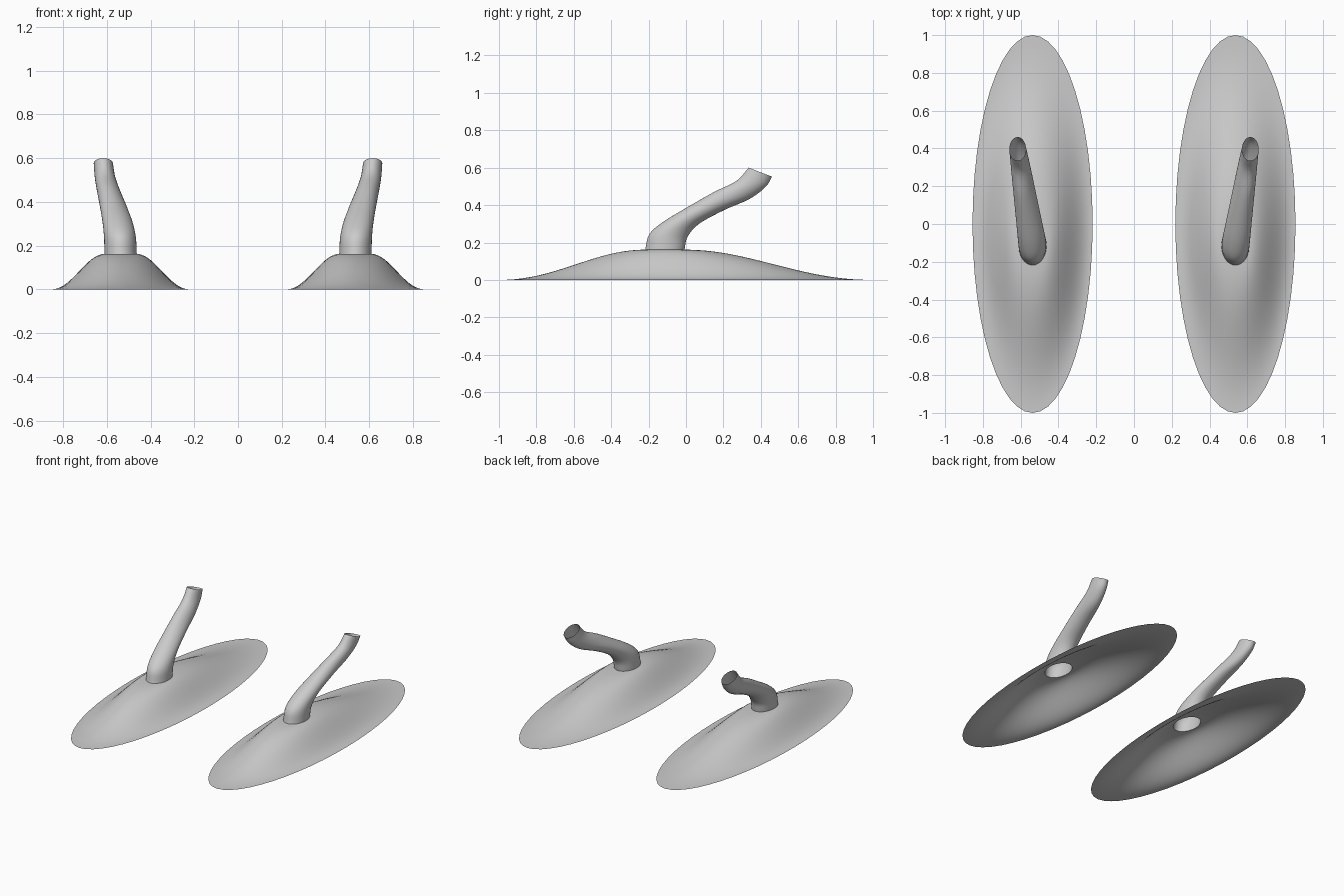
import bpy, bmesh, math
from mathutils import Vector

if "Cube" in bpy.data.objects:
    bpy.data.objects.remove(bpy.data.objects["Cube"])

SEG = 48
CX = 0.537


def mix(a, b, t):
    return a + (b - a) * t


def ring(front, back, x, rx):
    """Elliptical ring spanned by its front and back points in the YZ plane."""
    f, b = Vector((x, *front)), Vector((x, *back))
    c, r = (f + b) / 2, (b - f) / 2
    return [c + r * math.sin(a) + Vector((rx * math.cos(a), 0, 0))
            for a in (2 * math.pi * i / SEG for i in range(SEG))]


def spline(points, steps):
    """Catmull-Rom through tuples of numbers."""
    pts = [Vector(p) for p in points]
    pts = [2 * pts[0] - pts[1]] + pts + [2 * pts[-1] - pts[-2]]
    out = []
    for k in range(1, len(pts) - 2):
        p0, p1, p2, p3 = pts[k - 1:k + 3]
        for s in range(steps):
            t = s / steps
            out.append(0.5 * (2 * p1 + (p2 - p0) * t + (2 * p0 - 5 * p1 + 4 * p2 - p3) * t * t
                              + (3 * p1 - p0 - 3 * p2 + p3) * t ** 3))
    return out + [pts[-2]]


def loft(name, rings, side):
    bm = bmesh.new()
    loops = [[bm.verts.new((p.x * side, p.y, p.z)) for p in r] for r in rings]
    for a, b in zip(loops, loops[1:]):
        for i in range(SEG):
            j = (i + 1) % SEG
            quad = [a[i], a[j], b[j], b[i]]
            bm.faces.new(quad if side > 0 else quad[::-1])
    me = bpy.data.meshes.new(name)
    bm.to_mesh(me)
    bm.free()
    me.polygons.foreach_set("use_smooth", [True] * len(me.polygons))
    ob = bpy.data.objects.new(name, me)
    bpy.context.collection.objects.link(ob)


# Domed oval base: rings shrink from the rim to the neck along an S curve
base = []
for i in range(21):
    t = i / 20
    z = 0.162 * (1 - math.cos(math.pi * t ** 1.05)) / 2
    base.append(ring((mix(-1, -0.218, t), z), (mix(1, -0.008, t), z),
                     CX, mix(0.318, 0.073, t)))

# Bent open tube: front y, front z, back y, back z
outline = [(-.218, .162, -.008, .162), (-.195, .246, .008, .23),
           (-.115, .315, .07, .30), (.02, .396, .205, .374),
           (.15, .47, .34, .433), (.27, .53, .425, .497),
           (.335, .60, .46, .552)]
flat = [c for p in outline for c in p]
fronts = spline([(p[0], p[1], 0) for p in outline], 5)
backs = spline([(p[2], p[3], 0) for p in outline], 5)
tube = []
for f, b in zip(fronts, backs):
    t = ((f.x + b.x) / 2 + 0.113) / 0.51
    tube.append(ring(f.xy, b.xy, mix(CX, 0.616, t), mix(0.074, 0.044, t)))

for label, side in (("left", -1), ("right", 1)):
    loft(label + "_base", base, side)
    loft(label + "_tube", tube, side)
